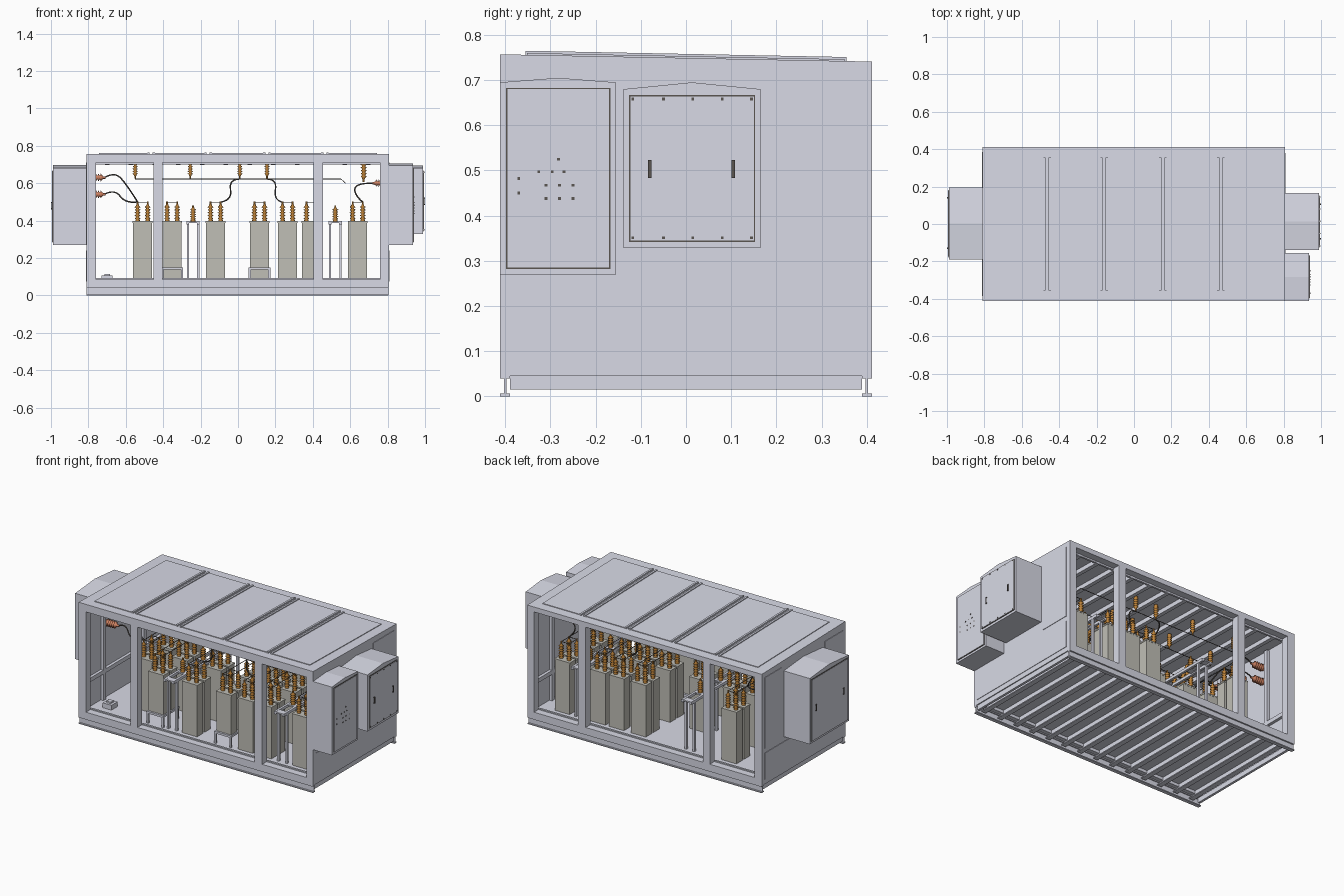
import bpy, bmesh, math
from mathutils import Matrix, Vector

if "Cube" in bpy.data.objects:
    bpy.data.objects.remove(bpy.data.objects["Cube"])


def mat(name, c):
    m = bpy.data.materials.new(name)
    m.diffuse_color = (*c, 1)
    m.use_nodes = True
    m.node_tree.nodes["Principled BSDF"].inputs["Base Color"].default_value = m.diffuse_color
    return m


PAINT = mat("blue_grey_paint", (0.69, 0.70, 0.79))
TANK = mat("tank_paint", (0.53, 0.52, 0.47))
BROWN = mat("brown_porcelain", (0.50, 0.22, 0.04))
RED = mat("red_resin", (0.62, 0.22, 0.12))
DARK = mat("dark_rubber", (0.10, 0.09, 0.08))


def link(name, me, m=None):
    ob = bpy.data.objects.new(name, me)
    bpy.context.collection.objects.link(ob)
    if m and not me.materials:
        me.materials.append(m)
    return ob


def boxes(name, items, m=PAINT, shear=0.0):
    """One object from (x0,x1,y0,y1,z0,z1) boxes; shear tilts them down towards +y."""
    bm = bmesh.new()
    for x0, x1, y0, y1, z0, z1 in items:
        s = Matrix.Diagonal((x1 - x0, y1 - y0, z1 - z0, 1))
        t = Matrix.Translation(((x0 + x1) / 2, (y0 + y1) / 2, (z0 + z1) / 2))
        bmesh.ops.create_cube(bm, size=1, matrix=t @ s)
    for v in bm.verts:
        v.co.z -= shear * (v.co.y + 0.41)
    me = bpy.data.meshes.new(name)
    bm.to_mesh(me)
    bm.free()
    return link(name, me, m)


def prism(name, prof, x0, x1):
    """Extrude a (y,z) profile along x."""
    bm = bmesh.new()
    f = bm.faces.new([bm.verts.new((x0, y, z)) for y, z in prof])
    r = bmesh.ops.extrude_face_region(bm, geom=[f])
    vs = [g for g in r["geom"] if isinstance(g, bmesh.types.BMVert)]
    bmesh.ops.translate(bm, verts=vs, vec=(x1 - x0, 0, 0))
    bmesh.ops.recalc_face_normals(bm, faces=bm.faces)
    me = bpy.data.meshes.new(name)
    bm.to_mesh(me)
    bm.free()
    return link(name, me, PAINT)


def insulator_mesh(name, sheds, m, seg=10):
    """Ribbed insulator of height 1 and radius 1 (scaled per use)."""
    prof = [(0.75, 0), (0.75, 0.08)]
    for i in range(sheds):
        z, d = 0.1 + 0.72 * i / sheds, 0.72 / sheds
        prof += [(0.5, z), (1.0, z + d * 0.3), (0.5, z + d * 0.75)]
    prof += [(0.45, 0.84), (0.3, 0.86), (0.3, 1.0)]
    bm = bmesh.new()
    rings = [[bm.verts.new((r * math.cos(a * math.tau / seg), r * math.sin(a * math.tau / seg), z))
              for a in range(seg)] for r, z in prof]
    for a, b in zip(rings, rings[1:]):
        for i in range(seg):
            bm.faces.new((a[i], a[(i + 1) % seg], b[(i + 1) % seg], b[i])).smooth = True
    bm.faces.new(rings[0][::-1])
    bm.faces.new(rings[-1])
    me = bpy.data.meshes.new(name)
    bm.to_mesh(me)
    bm.free()
    me.materials.append(m)
    return me


def insulator(name, me, base, axis, h, r):
    ob = link(name, me)
    q = Vector((0, 0, 1)).rotation_difference(Vector(axis))
    ob.matrix_world = Matrix.LocRotScale(Vector(base), q, Vector((r, r, h)))


def cables(name, paths, r, m, smooth=True):
    """Round wires along point lists, turned into one mesh."""
    cu = bpy.data.curves.new(name, 'CURVE')
    cu.dimensions = '3D'
    cu.bevel_depth, cu.bevel_resolution = r, 1
    for pts in paths:
        sp = cu.splines.new('NURBS' if smooth else 'POLY')
        sp.points.add(len(pts) - 1)
        for p, co in zip(sp.points, pts):
            p.co = (*co, 1)
        if smooth:
            sp.order_u, sp.use_endpoint_u, sp.resolution_u = 3, True, 5
    tmp = link(name + "_path", cu)
    me = bpy.data.meshes.new_from_object(tmp.evaluated_get(bpy.context.evaluated_depsgraph_get()))
    bpy.data.objects.remove(tmp)
    me.materials.clear()
    link(name, me, m)


X0, X1, Y = -0.81, 0.805, 0.412

# base rails (channel section), end beams and floor cross beams
rails = []
for s in (-1, 1):
    for a, b, z0, z1 in ((0.39, Y, 0, 0.006), (0.397, 0.403, 0, 0.045), (0.39, Y, 0.039, 0.045)):
        rails.append((X0, X1, *sorted((s * a, s * b)), z0, z1))
rails += [(X0 + 0.005, X0 + 0.02, -0.39, 0.39, 0.015, 0.045), (X1 - 0.02, X1 - 0.005, -0.39, 0.39, 0.015, 0.045)]
boxes("base_rails", rails)
beams = []
for i in range(14):
    x = -0.75 + i * 1.495 / 13
    beams += [(x - 0.004, x + 0.004, -0.39, 0.39, 0.02, 0.064), (x - 0.004, x + 0.026, -0.39, 0.39, 0.015, 0.021)]
boxes("floor_cross_beams", beams)
boxes("floor_plate", [(X0 + 0.01, X1 - 0.01, -0.39, 0.39, 0.063, 0.075)])

# container frame: sills, top rails and posts on both open sides
frame = []
for s in (-1, 1):
    ys = sorted((s * 0.365, s * Y))
    frame += [(X0, X1, *ys, 0.045, 0.085), (X0, X1, *ys, 0.71, 0.745 if s < 0 else 0.735)]
    for a, b in ((X0, -0.76), (-0.453, -0.405), (0.403, 0.455), (0.76, X1)):
        frame.append((a, b, *ys, 0.045, 0.73))
boxes("container_frame", frame)
boxes("side_opening_lips", [(a, b, s * 0.362 - 0.006, s * 0.362 + 0.006, z, z + 0.012)
                            for s in (-1, 1) for z in (0.08, 0.70)
                            for a, b in ((-0.76, -0.453), (-0.405, 0.403), (0.455, 0.76))])
wall = [(-Y, 0.045), (Y, 0.045), (Y, 0.741), (-Y, 0.757)]
prism("right_end_wall", wall, X1 - 0.012, X1 + 0.001)
prism("left_end_wall", wall, X0 - 0.001, X0 + 0.012)
boxes("end_wall_panels", [(X1, X1 + 0.004, -0.385, 0.38, 0.075, 0.24), (X1, X1 + 0.004, 0.18, 0.38, 0.27, 0.71),
                          (X0 - 0.004, X0, -0.385, 0.385, 0.075, 0.24),
                          (X0 - 0.004, X0, -0.385, -0.205, 0.27, 0.71), (X0 - 0.004, X0, 0.215, 0.385, 0.27, 0.71)])
boxes("wall_inner_ribs", [(x, x + 0.02, y - 0.012, y + 0.012, 0.075, 0.72)
                          for x in (X0 + 0.01, X1 - 0.03) for y in (-0.2, 0.2)]
      + [(x, x + 0.02, -0.37, 0.37, 0.24, 0.265) for x in (X0 + 0.01, X1 - 0.03)])

# sloping roof with panels, seam caps and underside ribs
SL = 0.0195
seams = (-0.465, -0.16, 0.155, 0.465)
boxes("roof_sheet", [(X0, X1, -Y, Y, 0.738, 0.757)], shear=SL)
edges = (-0.755,) + seams + (0.755,)
boxes("roof_panels", [(a + 0.012, b - 0.012, -0.352, 0.352, 0.755, 0.761) for a, b in zip(edges, edges[1:])], shear=SL)
boxes("roof_seam_caps", [(x + d - 0.006, x + d + 0.006, -0.355, 0.355, 0.757, 0.766)
                         for x in seams for d in (-0.014, 0.014)], shear=SL)
boxes("roof_ribs", [(x - 0.012, x + 0.012, -0.37, 0.37, 0.712, 0.74)
                    for x in [-0.70 + 0.127 * i for i in range(12)]], shear=SL)


# outside cabinets with peaked tops
def cabinet(name, xa, xb, y0, y1, z0, ze, zp, door, handles):
    prism(name, [(y0, z0), (y1, z0), (y1, ze), ((y0 + y1) / 2, zp), (y0, ze)], xa, xb)
    s = 1 if xb > xa else -1
    d0, d1, e0, e1 = door
    x = sorted((xb, xb + s * 0.003))
    boxes(name + "_door_seal", [(*x, d0 - 0.003, d1 + 0.003, e0 - 0.003, e1 + 0.003)], DARK)
    boxes(name + "_door", [(*sorted((xb, xb + s * 0.005)), d0, d1, e0, e1)])
    hs = []
    for y, z in handles:
        hs.append((*sorted((xb + s * 0.007, xb + s * 0.010)), y - 0.004, y + 0.004, z - 0.02, z + 0.02))
        hs += [(*sorted((xb, xb + s * 0.008)), y - 0.004, y + 0.004, z + k - 0.003, z + k + 0.003) for k in (-0.017, 0.017)]
    if hs:
        boxes(name + "_handles", hs, DARK)


cabinet("control_cabinet", X1, 0.936, -Y, -0.155, 0.27, 0.695, 0.705, (-0.395, -0.17, 0.285, 0.68), [])
cabinet("service_cabinet", X1, 0.99, -0.138, 0.165, 0.328, 0.68, 0.695, (-0.123, 0.15, 0.345, 0.664),
        [(-0.08, 0.503), (0.105, 0.503)])
cabinet("left_cabinet", X0, -0.99, -0.19, 0.195, 0.27, 0.68, 0.697, (-0.175, 0.18, 0.285, 0.665),
        [(-0.13, 0.48), (0.14, 0.48)])
boxes("control_buttons", [(0.94, 0.943, y - 0.003, y + 0.003, z - 0.003, z + 0.003)
                          for y, z in [(-0.31 + 0.03 * i, z) for i in range(3) for z in (0.438, 0.467)]
                          + [(-0.326, 0.497), (-0.296, 0.497), (-0.27, 0.497), (-0.282, 0.525), (-0.37, 0.482), (-0.37, 0.45)]], DARK)
boxes("cabinet_bolts", [(0.995, 0.997, y - 0.003, y + 0.003, z - 0.003, z + 0.003)
                        for y in (-0.118, -0.05, 0.015, 0.08, 0.145) for z in (0.351, 0.658)], DARK)

# capacitor tanks with two bushings each: column x -> row positions in y
bush = insulator_mesh("bushing", 5, BROWN)
resin = insulator_mesh("wall_insulator", 5, RED)
full = (-0.275, -0.2, -0.04, 0.035, 0.2, 0.275)
columns = {-0.51: (-0.16, -0.085, 0.035, 0.2, 0.275), -0.352: (-0.275, -0.2, -0.04, 0.035), -0.12: (-0.275, -0.2, -0.04, 0.035),
           0.115: full, 0.265: full, 0.393: full, 0.64: full}
links = []
n = 0
for x, rows in columns.items():
    for y in rows:
        n += 1
        z0 = 0.15 if x in (-0.352, 0.115) and y < -0.1 else 0.074
        boxes(f"capacitor_tank_{n}", [(x - 0.051, x + 0.051, y - 0.03, y + 0.03, z0, 0.392),
                                      (x - 0.053, x + 0.053, y - 0.031, y + 0.031, 0.388, 0.397)], TANK)
        for d in (-0.027, 0.027):
            insulator(f"tank_bushing_{n}", bush, (x + d, y, 0.396), (0, 0, 1), 0.105, 0.016)
        links.append([(x - 0.027, y, 0.498), (x + 0.027, y, 0.498)])
    links += [[(x + d, rows[0], 0.498), (x + d, rows[-1], 0.498)] for d in (-0.027, 0.027)]
cables("bushing_links", links, 0.002, DARK, smooth=False)

# low stands under raised tanks, tall busbar stands with ladder tops
low, tall = [], []
for x in (-0.352, 0.115):
    for y in (-0.31, -0.165):
        low += [(x + s * 0.052 - 0.006, x + s * 0.052 + 0.006, y - 0.006, y + 0.006, 0.075, 0.15) for s in (-1, 1)]
        low.append((x - 0.058, x + 0.058, y - 0.007, y + 0.007, 0.137, 0.15))
    low += [(x + s * 0.052 - 0.006, x + s * 0.052 + 0.006, -0.31, -0.165, 0.137, 0.15) for s in (-1, 1)]
for x in (-0.24, 0.52):
    for s in (-1, 1):
        xa = x + s * 0.028
        tall += [(xa - 0.006, xa + 0.006, y - 0.008, y + 0.008, 0.075, 0.385) for y in (-0.3, 0.0, 0.3)]
        tall.append((xa - 0.007, xa + 0.007, -0.34, 0.34, 0.38, 0.397))
    tall += [(x - 0.03, x + 0.03, y - 0.02, y + 0.02, 0.388, 0.396) for y in (-0.32, -0.2, 0.0, 0.2, 0.32)]
    for y in (-0.2, 0.0, 0.2):
        insulator("stand_insulator", bush, (x, y, 0.396), (0, 0, 1), 0.085, 0.017)
boxes("low_stands", low)
boxes("busbar_stands", tall)
boxes("floor_sensor_box", [(-0.73, -0.67, -0.29, -0.23, 0.075, 0.105), (-0.715, -0.685, -0.275, -0.245, 0.105, 0.115)])

# hanging and wall insulators, long bus wires and drop cables
bus, drops = [], []
for y in (-0.2, 0.0, 0.2):
    for x in (-0.55, -0.255, 0.01, 0.155):
        insulator("hanging_insulator", bush, (x, y, 0.715), (0, 0, -1), 0.09, 0.015)
    insulator("large_hanging_insulator", bush, (0.672, y, 0.715), (0, 0, -1), 0.11, 0.018)
    for z in (0.54, 0.63):
        insulator("left_wall_insulator", resin, (-0.798, y * 0.8, z), (1, 0, 0), 0.09, 0.022)
        drops.append([(-0.715, y * 0.8, z), (-0.66, y * 0.8, z + 0.03), (-0.60, y, 0.60 if z > 0.6 else 0.49), (-0.537, y * 0.8, 0.50)])
    insulator("right_wall_insulator", resin, (0.79, y * 0.8, 0.6), (-1, 0, 0), 0.07, 0.02)
    bus.append([(-0.55, y, 0.622), (0.55, y, 0.622), (0.575, y, 0.60)])
    y2 = min(y, 0.035)
    drops += [[(0.01, y, 0.622), (-0.05, y, 0.62), (-0.03, y2, 0.51), (-0.093, y2, 0.498)],
              [(0.155, y, 0.622), (0.21, y, 0.62), (0.19, y, 0.51), (0.238, y, 0.498)],
              [(0.72, y * 0.8, 0.6), (0.63, y, 0.60), (0.62, y, 0.54), (0.667, y, 0.498)]]
cables("bus_wires", bus, 0.002, DARK, smooth=False)
cables("drop_cables", drops, 0.004, DARK)
